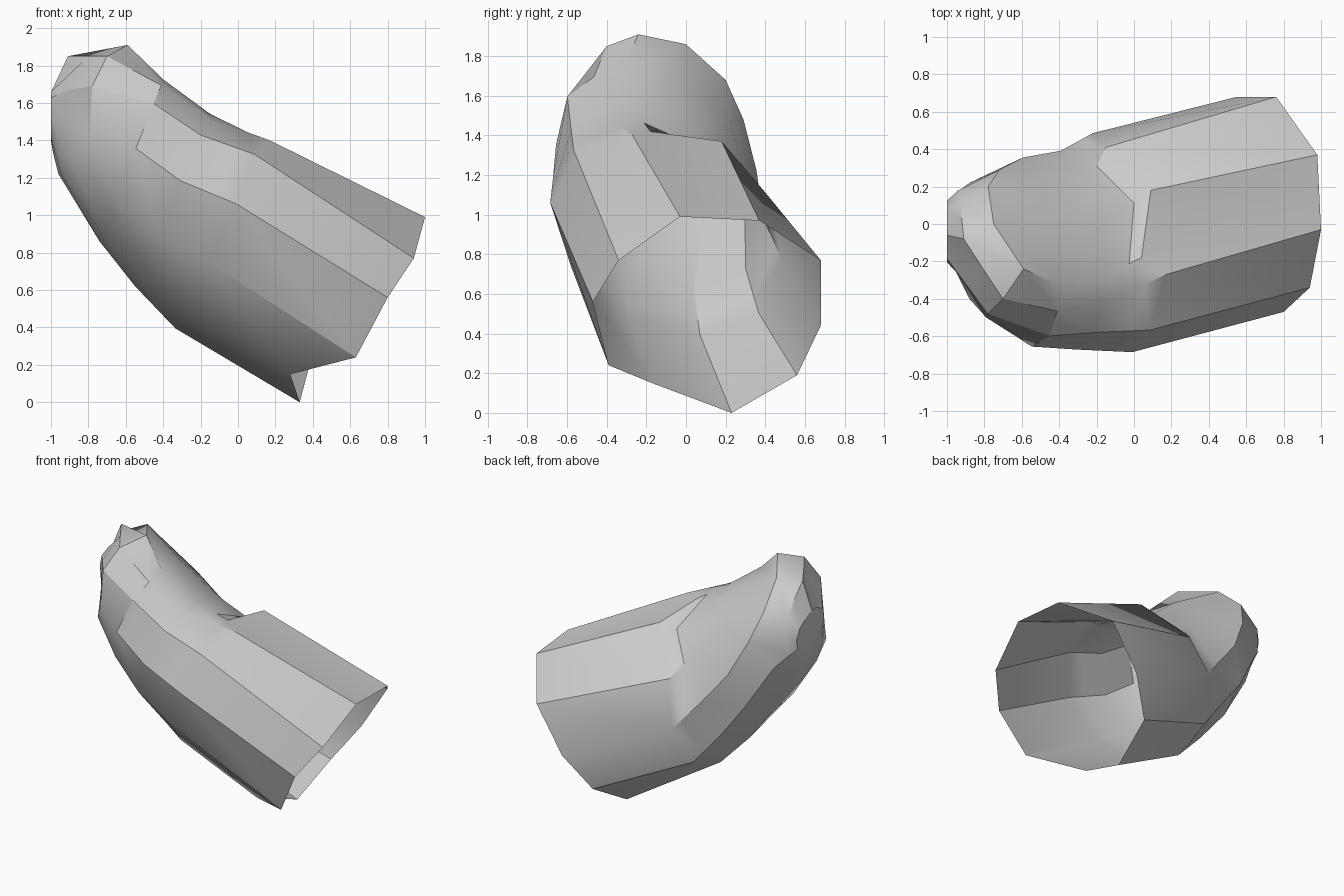
import bpy
import bmesh
from math import cos, sin, tau, radians
from mathutils import Vector

cube = bpy.data.objects.get("Cube")
if cube:
    bpy.data.objects.remove(cube, do_unlink=True)


def make_material(name, value):
    """One plain flat colour."""
    material = bpy.data.materials.new(name)
    material.use_nodes = True
    colour = (value, value, value, 1.0)
    material.diffuse_color = colour
    shader = material.node_tree.nodes["Principled BSDF"]
    shader.inputs["Base Color"].default_value = colour
    return material


def oval_section(centre, up, side, lean=0.0):
    """Tilted ten-step oval with one extra point along the top ridge.

    It starts at the top and turns toward +y; lean slides the ridge to -y.
    """
    centre, up, side = Vector(centre), Vector(up), Vector(side)
    steps = [-lean, .5 - lean, *range(1, 10)]
    angles = [tau * step / 10 for step in steps]
    return [centre + up * cos(a) + side * sin(a) for a in angles]


def reshape(section, start, *points):
    """Replace neighbouring points of a section, from index start on."""
    section[start:start + len(points)] = [Vector(p) for p in points]


# Uneven open rim at the base of the digit
open_rim = [
    (1, -.03, .99), (.99, .17, .98), (.98, .37, .97), (.76, .68, .77),
    (.55, .68, .44), (.38, .56, .19), (.33, .23, 0), (.28, -.17, .15),
    (.63, -.39, .24), (.8, -.47, .56), (.94, -.34, .77),
]

# Joint, with a firm edge where the pad begins
joint = oval_section((-.115, -.1, .915), (.22, -.17, .52), (-.04, .56, .016))
reshape(joint, 0, (.17, -.27, 1.4), (.04, -.18, 1.42), (.09, .18, 1.37), (-.15, .41, 1.1))

# Fleshy pad above the joint
pad_base = oval_section((-.35, -.14, 1.08), (.2, -.18, .46), (.02, .5, .04), .35)
pad_middle = oval_section((-.57, -.15, 1.29), (.17, -.22, .43), (.03, .46, .07), .35)

# Skin fold sunk between the joint and the pad
crease = [a.lerp(b, .35) for a, b in zip(joint, pad_base)]
reshape(crease, 2, (0, .11, 1.32), (-.2, .31, 1.19))

# Crisp rim around the blunt tip
tip_rim = [
    (-.7, -.4, 1.85), (-.59, -.24, 1.91), (-.75, 0, 1.86), (-.78, .2, 1.68),
    (-.72, .29, 1.48), (-.88, .22, 1.3), (-.96, .03, 1.22), (-.94, -.2, 1.21),
    (-.88, -.4, 1.28), (-.79, -.5, 1.42), (-.78, -.48, 1.69),
]

# Bevelled end of the tip, closed by a small flat face
tip_bevel = [
    (-.8, -.25, 1.85), (-.91, -.08, 1.85), (-.92, .02, 1.77), (-.93, .12, 1.66),
    (-.94, .18, 1.56), (-.97, .15, 1.4), (-.99, .05, 1.34), (-.98, -.1, 1.34),
    (-.96, -.24, 1.38), (-.93, -.28, 1.5), (-.9, -.32, 1.67),
]
tip_cap = oval_section((-1, -.04, 1.53), (0, -.07, .13), (0, .15, .01))

sections = [open_rim, joint, crease, pad_base, pad_middle, tip_rim, tip_bevel, tip_cap]

# Loft the sections into a shell, leaving the base open
bm = bmesh.new()
rings = [[bm.verts.new(point) for point in section] for section in sections]
for lower, upper in zip(rings, rings[1:]):
    for i in range(len(lower)):
        j = (i + 1) % len(lower)
        bm.faces.new((lower[i], lower[j], upper[j], upper[i]))
bm.faces.new(rings[-1])

mesh = bpy.data.meshes.new("digit_shell")
bm.to_mesh(mesh)
bm.free()
mesh.materials.append(make_material("plain grey", .6))

digit = bpy.data.objects.new("digit_shell", mesh)
bpy.context.collection.objects.link(digit)

# Soft shading with the harder folds kept crisp
bpy.ops.object.select_all(action="DESELECT")
digit.select_set(True)
bpy.context.view_layer.objects.active = digit
bpy.ops.object.shade_smooth_by_angle(angle=radians(30))
